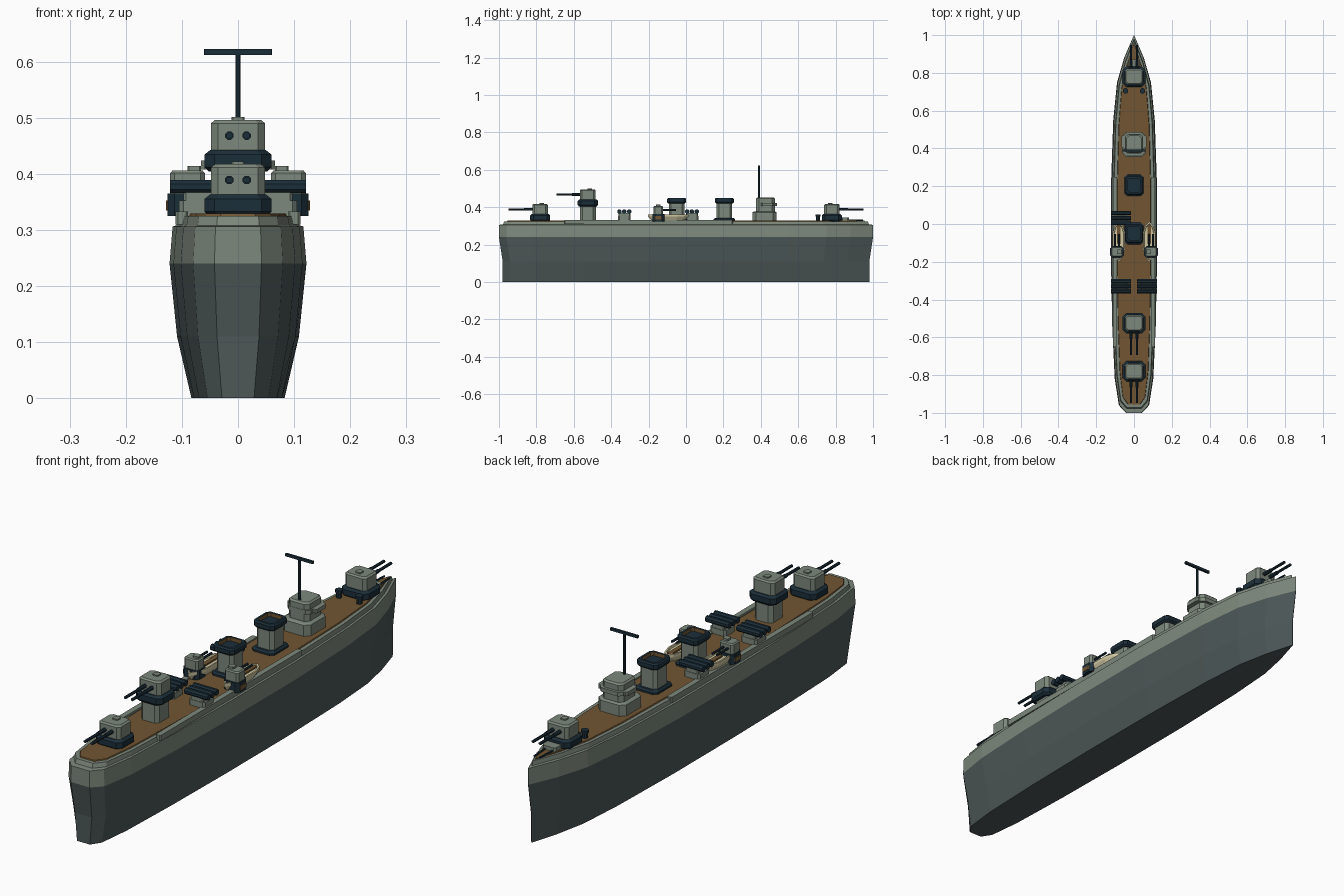
import bpy, math
from mathutils import Matrix, Vector

if "Cube" in bpy.data.objects:
    bpy.data.objects.remove(bpy.data.objects["Cube"], do_unlink=True)


def material(name, r, g, b):
    col = [(c / 255) ** 2.2 for c in (r, g, b)] + [1]
    m = bpy.data.materials.new(name)
    m.use_nodes = True
    m.diffuse_color = col
    m.node_tree.nodes["Principled BSDF"].inputs["Base Color"].default_value = col
    return m


LIGHT = material("light grey paint", 124, 135, 123)
HULL = material("dark grey paint", 78, 88, 88)
NAVY = material("navy steel", 33, 50, 60)
WOOD = material("deck wood", 112, 86, 54)
CREAM = material("cream paint", 206, 198, 160)


def loft(name, rings, mats, bands=None):
    """Skin equal-sized rings of points; bands gives a material index per band."""
    n = len(rings[0])
    verts = [p for ring in rings for p in ring]
    faces, index = [], []
    for k in range(len(rings) - 1):
        for i in range(n):
            j = (i + 1) % n
            faces.append((k * n + i, k * n + j, (k + 1) * n + j, (k + 1) * n + i))
            index.append(bands[k] if bands else 0)
    faces += [tuple(reversed(range(n))), tuple(range(len(verts) - n, len(verts)))]
    index += [index[0], bands[-1] if bands else 0]
    me = bpy.data.meshes.new(name)
    me.from_pydata(verts, [], faces)
    for m in mats:
        me.materials.append(m)
    for poly, i in zip(me.polygons, index):
        poly.material_index = i
    ob = bpy.data.objects.new(name, me)
    bpy.context.collection.objects.link(ob)
    return ob


def octagon(x, y, hx, hy, cut, z, s=1.0):
    a, b = hx - cut, hy - cut
    pts = [(hx, -b), (hx, b), (a, hy), (-a, hy), (-hx, b), (-hx, -b), (-a, -hy), (a, -hy)]
    return [(x + px * s, y + py * s, z) for px, py in pts]


def block(name, x, y, hx, hy, z0, z1, mat, cut=0.01, chamfer=0.0):
    """Prism with cut corners and an optional chamfered top."""
    rings = [octagon(x, y, hx, hy, cut, z0), octagon(x, y, hx, hy, cut, z1 - chamfer)]
    if chamfer:
        rings.append(octagon(x, y, hx, hy, cut, z1, 0.86))
    return loft(name, rings, [mat])


def rod(name, start, end, r, mat, sides=8):
    a, b = Vector(start), Vector(end)
    rot = (b - a).to_track_quat("Z", "Y").to_matrix()
    circle = [Vector((r * math.cos(t), r * math.sin(t), 0))
              for t in (math.tau * (i + 0.5) / sides for i in range(sides))]
    return loft(name, [[tuple(p + rot @ c) for c in circle] for p in (a, b)], [mat])


# Half-widths of the hull along its length, stern to bow
STATIONS = [(-1, .042), (-.96, .08), (-.82, .102), (-.55, .115), (-.2, .122),
            (.2, .122), (.55, .11), (.75, .09), (.88, .052), (1, .001)]


def outline(sx, sy, z):
    right = [(w * sx, y * sy, z) for y, w in STATIONS]
    return right + [(-x, y, z) for x, y, z in reversed(right)]


# Hull with a stepped deck edge
loft("hull", [outline(.68, .98, 0), outline(.89, .98, .11), outline(1, 1, .24),
              outline(.955, 1, .306), outline(.9, .978, .308), outline(.87, .972, .325)],
     [HULL, LIGHT], [0, 0, 1, 1, 1])
loft("wood_deck", [outline(.75, .958, .322), outline(.72, .955, .329)], [WOOD])

# Raised walkways along the deck edge
for s in (1, -1):
    block("side_walkway", s * .1, -.2, .011, .45, .31, .333, LIGHT, .004)


def main_turret(prefix, y, aim, lift=0.0):
    """Twin-gun turret on a dark ring; aim is +1 for bow, -1 for stern."""
    z = .325 + lift
    loft(prefix + "_ring", [octagon(0, y, .052, .048, .018, z),
                            octagon(0, y, .06, .054, .018, z + .008),
                            octagon(0, y, .06, .054, .018, z + .03),
                            octagon(0, y, .05, .046, .018, z + .038)], [NAVY])
    block(prefix + "_house", 0, y, .048, .042, z + .034, z + .092, LIGHT, .012, .006)
    block(prefix + "_hatch", 0, y - aim * .01, .012, .012, z + .09, z + .097, LIGHT, .003)
    for s in (1, -1):
        x, gz = s * .0155, z + .064
        rod(prefix + "_gun_sleeve", (x, y + aim * .035, gz), (x, y + aim * .085, gz), .008, NAVY)
        rod(prefix + "_gun_barrel", (x, y + aim * .08, gz), (x, y + aim * .168, gz), .006, NAVY)


main_turret("bow_turret", .78, 1)
main_turret("stern_turret", -.78, -1)
block("raised_turret_pedestal", 0, -.525, .04, .043, .325, .41, LIGHT, .014)
main_turret("raised_turret", -.525, -1, .079)

# Foredeck fittings
block("breakwater", 0, .85, .03, .022, .325, .345, LIGHT, .008)
for s in (1, -1):
    rod("bollard_post", (s * .045, .705, .325), (s * .045, .705, .353), .011, NAVY)
    rod("bollard_cap", (s * .045, .705, .351), (s * .045, .705, .361), .015, NAVY)
    rod("anchor_chain", (s * .016, .87, .331), (s * .012, .945, .331), .004, NAVY, 6)

# Bridge and mast
block("bridge_base", 0, .42, .062, .065, .325, .378, LIGHT, .02, .005)
block("bridge_tower", 0, .425, .046, .05, .375, .452, LIGHT, .015, .006)
block("bridge_wings", 0, .435, .066, .033, .408, .424, LIGHT, .006)
block("bridge_visor", 0, .43, .052, .056, .408, .424, LIGHT, .015)
rod("mast", (0, .39, .44), (0, .39, .618), .005, NAVY)
block("mast_yard", 0, .39, .061, .005, .612, .622, NAVY, .001)


def funnel(y):
    block("funnel_base", 0, y, .05, .058, .325, .342, NAVY, .014, .006)
    block("funnel_shaft", 0, y, .038, .041, .335, .43, LIGHT, .012)
    # Cap with an open, rust-brown mouth
    loft("funnel_cap", [octagon(0, y, .04, .044, .012, .42), octagon(0, y, .046, .051, .012, .427),
                        octagon(0, y, .046, .051, .012, .443), octagon(0, y, .042, .046, .012, .449),
                        octagon(0, y, .033, .037, .009, .449), octagon(0, y, .033, .037, .009, .434),
                        octagon(0, y, .031, .035, .009, .434)],
         [NAVY, WOOD], [0, 0, 0, 0, 1, 0])


for fy in (.205, -.05):
    funnel(fy)


def torpedo_mount(x, y):
    block("torpedo_mount_base", x, y, .036, .034, .325, .352, LIGHT, .008)
    block("torpedo_mount_cradle", x, y, .028, .032, .35, .368, LIGHT, .004)
    for k in (-1, 0, 1):
        ty = y + k * .026
        rod("torpedo_tube", (x - .052, ty, .377), (x + .052, ty, .377), .0125, NAVY)


for tx, ty in ((.069, -.33), (-.069, -.33), (-.069, .032)):
    torpedo_mount(tx, ty)


def boat_ring(x, y, w, l, z):
    half = [(0, -l), (.6 * w, -.72 * l), (w, -.35 * l), (w, .45 * l), (.6 * w, .82 * l)]
    return [(x + px, y + py, z) for px, py in half] + \
           [(x - px, y - py * -1, z) for px, py in [(0, l)] + half[:0:-1]]


# Launches and side gun mounts
for s in (1, -1):
    bx, by = s * .08, -.095
    loft("launch", [boat_ring(bx, by, .02, .085, .325), boat_ring(bx, by, .033, .108, .35),
                    boat_ring(bx, by, .033, .108, .362), boat_ring(bx, by, .027, .098, .362),
                    boat_ring(bx, by, .025, .094, .355)], [CREAM])
    block("launch_bench", bx, by + .04, .009, .05, .35, .361, WOOD, .002)
    gx, gy = s * .09, -.148
    block("side_gun_ring", gx, gy, .036, .032, .325, .365, NAVY, .013)
    block("side_gun_house", gx, gy, .031, .026, .362, .406, LIGHT, .008, .005)
    block("side_gun_hatch", gx - s * .012, gy, .012, .012, .404, .414, LIGHT, .003)
    block("side_gun_step", s * .122, gy, .006, .02, .335, .352, WOOD, .002)
    for k in (-1, 1):
        rod("side_gun_barrel", (gx + k * .01, gy + .02, .385), (gx + k * .01, gy + .095, .385), .005, NAVY)
